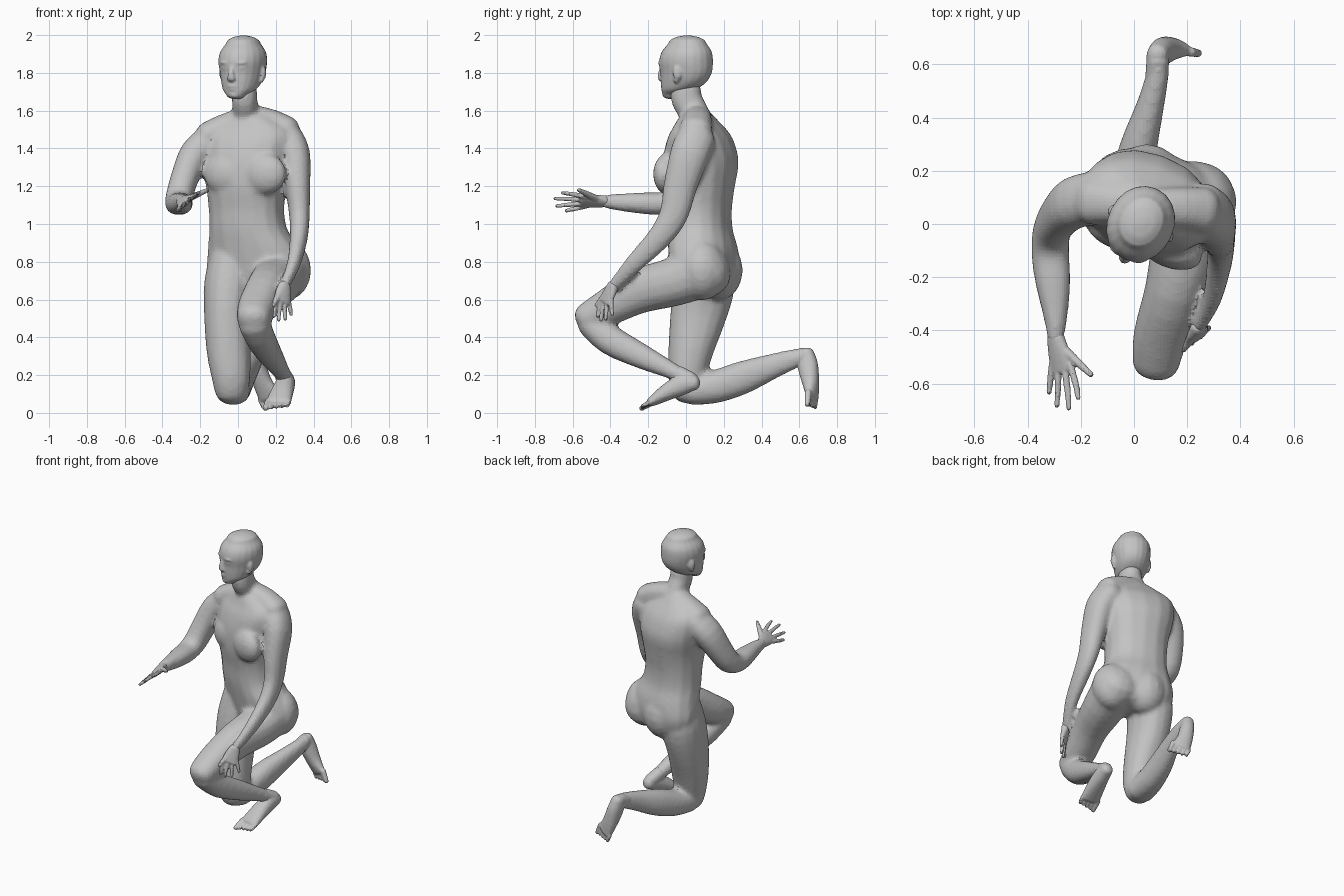
import bpy
import bmesh
from math import cos, sin, pi, radians, copysign
from mathutils import Vector, Matrix

default_cube = bpy.data.objects.get("Cube")
if default_cube:
    bpy.data.objects.remove(default_cube, do_unlink=True)

clay = bpy.data.materials.new("clay_grey")
clay.use_nodes = True
clay_colour = (0.55, 0.55, 0.55, 1)
clay.diffuse_color = clay_colour
clay.node_tree.nodes["Principled BSDF"].inputs["Base Color"].default_value = clay_colour


def curve_through(sections, steps=3):
    """Catmull-Rom interpolation of the loft sections."""
    points = [Vector(s) for s in sections]
    padded = [points[0], *points, points[-1]]
    result = []
    for p, q, r, s in zip(padded, padded[1:], padded[2:], padded[3:]):
        for k in range(steps):
            t = k / steps
            result.append(q + ((r - p) * t + (p * 2 - q * 5 + r * 4 - s) * t * t
                               + (q * 3 - p - r * 3 + s) * t ** 3) / 2)
    return result + [points[-1]]


def tube(bm, sections, side=(1, 0, 0), count=16, squareness=0.9, axis=None, cap=0.75):
    """Loft rounded rings through (x, y, z, half_width, half_depth) sections."""
    path = curve_through(sections)
    centres = [Vector(s[:3]) for s in path]
    radii = [tuple(s[3:]) for s in path]
    directions = []
    for i in range(len(path)):
        step = centres[min(i + 1, len(path) - 1)] - centres[max(i - 1, 0)]
        directions.append(Vector(axis) if axis else step.normalized())
    # rounded ends
    for sign, end in ((-1, 0), (1, -1)):
        centre, (a, b), along = centres[end], radii[end], directions[end]
        for angle in (30, 55, 80):
            out, scale = sin(radians(angle)), cos(radians(angle))
            where = 0 if sign < 0 else len(centres)
            centres.insert(where, centre + along * sign * out * cap * min(a, b))
            radii.insert(where, (a * scale, b * scale))
            directions.insert(where, along)
    rings = []
    for centre, (a, b), along in zip(centres, radii, directions):
        u = Vector(side)
        u = (u - along * u.dot(along)).normalized()
        v = along.cross(u)
        ring = []
        for k in range(count):
            c, s = cos(2 * pi * k / count), sin(2 * pi * k / count)
            c = copysign(abs(c) ** squareness, c)
            s = copysign(abs(s) ** squareness, s)
            ring.append(bm.verts.new(centre + u * a * c + v * b * s))
        rings.append(ring)
    for low, high in zip(rings, rings[1:]):
        for k in range(count):
            n = (k + 1) % count
            bm.faces.new((low[k], low[n], high[n], high[k]))
    bm.faces.new(rings[0][::-1])
    bm.faces.new(rings[-1])


def ball(bm, centre, radii, yaw=0):
    matrix = (Matrix.Translation(centre) @ Matrix.Rotation(radians(yaw), 4, "Z")
              @ Matrix.Diagonal((*radii, 1)))
    bmesh.ops.create_uvsphere(bm, u_segments=16, v_segments=10, radius=1, matrix=matrix)


def finish(bm, name, voxel, smoothing):
    """Fuse overlapping pieces into one faceted skin."""
    bmesh.ops.recalc_face_normals(bm, faces=bm.faces)
    mesh = bpy.data.meshes.new(name)
    bm.to_mesh(mesh)
    bm.free()
    mesh.materials.append(clay)
    obj = bpy.data.objects.new(name, mesh)
    bpy.context.collection.objects.link(obj)
    remesh = obj.modifiers.new("fuse", "REMESH")
    remesh.mode = "VOXEL"
    remesh.voxel_size = voxel
    smooth = obj.modifiers.new("soften", "SMOOTH")
    smooth.factor = 0.5
    smooth.iterations = smoothing


# Torso, neck and shoulders, turned towards the reaching arm
body = bmesh.new()
up = (0, 0, 1)
tube(body, [(.1, .1, .68, .255, .145), (.1, .1, .77, .275, .165),
            (.085, .09, .87, .25, .17), (.055, .075, .97, .21, .163),
            (.045, .07, 1.08, .202, .165), (.045, .068, 1.2, .215, .183),
            (.045, .078, 1.33, .24, .19), (.05, .075, 1.44, .255, .16),
            (.05, .07, 1.5, .235, .125), (.045, .06, 1.55, .16, .095)],
     side=(1, -0.36, 0), squareness=0.88, axis=up, cap=0.4)
tube(body, [(.045, .07, 1.5, .1, .09), (.04, .04, 1.59, .071, .08),
            (.035, .003, 1.66, .068, .083), (.035, 0, 1.72, .066, .08)])
tube(body, [(.06, .06, 1.565, .075, .07), (.17, .06, 1.535, .08, .075),
            (.26, .05, 1.49, .09, .08)], side=(0, 1, 0))
tube(body, [(.02, .07, 1.55, .075, .065), (-.08, .08, 1.51, .08, .07),
            (-.16, .085, 1.465, .09, .075)], side=(0, 1, 0))
for x, y in ((-.062, -.025), (.138, -.097)):
    ball(body, (x, y, 1.265), (.125, .07, .112), -20)
for x, y in ((.055, .175), (.255, .09)):
    ball(body, (x, y, .755), (.135, .125, .16), -22)

# Raised left leg
tube(body, [(.235, .12, .77, .145, .15), (.2, -.06, .695, .135, .13),
            (.15, -.25, .645, .11, .12), (.1, -.42, .555, .103, .098),
            (.082, -.525, .502, .09, .08)])
tube(body, [(.085, -.505, .475, .085, .075), (.125, -.4, .385, .077, .08),
            (.175, -.24, .302, .063, .067), (.225, -.08, .225, .047, .046),
            (.25, 0, .18, .044, .04)])

# Kneeling right leg
tube(body, [(-.03, .11, .82, .12, .14), (-.05, .1, .68, .13, .16),
            (-.06, .065, .52, .12, .15), (-.05, .025, .33, .117, .12),
            (-.037, .005, .19, .103, .1), (-.035, .01, .115, .09, .085)])
tube(body, [(-.03, .03, .12, .093, .08), (-.01, .16, .14, .083, .088),
            (.02, .3, .187, .07, .088), (.06, .44, .24, .053, .07),
            (.088, .56, .282, .043, .054), (.092, .62, .3, .038, .045)])

# Left arm hanging forward
tube(body, [(.25, .055, 1.45, .095, .105), (.3, .02, 1.37, .083, .105),
            (.315, -.03, 1.2, .068, .09), (.325, -.065, 1.05, .055, .077),
            (.322, -.14, .93, .048, .065), (.295, -.275, .79, .036, .05),
            (.245, -.385, .67, .026, .032)])

# Right arm reaching out
tube(body, [(-.14, .1, 1.44, .09, .1), (-.225, .08, 1.37, .085, .1),
            (-.28, .03, 1.25, .075, .088), (-.31, -.03, 1.15, .072, .077),
            (-.315, -.11, 1.11, .072, .062), (-.305, -.22, 1.11, .067, .058),
            (-.295, -.35, 1.115, .046, .046), (-.295, -.43, 1.12, .031, .036)])
finish(body, "body", 0.013, 10)


# Head, shaped facing forward and then turned
head = bmesh.new()
tube(head, [(0, -.085, 1.685, .053, .047), (0, -.045, 1.71, .085, .09),
            (0, -.015, 1.75, .103, .124), (0, 0, 1.8, .115, .14),
            (0, 0, 1.86, .125, .146), (0, .004, 1.91, .118, .136),
            (0, .008, 1.95, .092, .108)],
     count=20, squareness=0.97, axis=up, cap=0.53)
tube(head, [(0, -.13, 1.84, .014, .014), (0, -.146, 1.79, .017, .017),
            (0, -.144, 1.768, .024, .016)])
ball(head, (0, -.127, 1.73), (.032, .017, .01))
ball(head, (0, -.123, 1.713), (.028, .017, .01))
ball(head, (0, -.105, 1.685), (.035, .03, .022))
for s in (-1, 1):
    ball(head, (s * .045, -.122, 1.853), (.036, .02, .011), s * 20)
    ball(head, (s * .045, -.119, 1.826), (.02, .016, .011), s * 20)
    ball(head, (s * .118, .005, 1.8), (.015, .025, .04), s * 20)
    ball(head, (s * .113, -.005, 1.765), (.012, .014, .022))
bmesh.ops.transform(head, verts=head.verts, matrix=Matrix.Translation((.025, 0, 0))
                    @ Matrix.Rotation(radians(-25), 4, "Z"))
finish(head, "head", 0.008, 4)


def hand(name, wrist, index_base, little_base, tips, thumb_tip):
    """Palm, four fingers listed from index to little, and a thumb."""
    bm = bmesh.new()
    wrist, first, fourth = Vector(wrist), Vector(index_base), Vector(little_base)
    across = first - fourth
    knuckles = (first + fourth) / 2
    tube(bm, [(*wrist, .034, .028), (*wrist.lerp(knuckles, .5), .047, .023),
              (*knuckles, .052, .016)], side=across)
    for i, tip in enumerate(tips):
        base, tip = first.lerp(fourth, i / 3), Vector(tip)
        start = base.lerp(wrist, 0.2)
        tube(bm, [(*start, .014, .014), (*base.lerp(tip, .5), .0125, .0125),
                  (*tip, .01, .01)], side=across, count=8)
    root, tip = wrist.lerp(first, 0.3), Vector(thumb_tip)
    tube(bm, [(*root, .02, .02), (*root.lerp(tip, .55), .016, .016),
              (*tip, .011, .011)], side=across, count=8)
    finish(bm, name, 0.006, 2)


hand("right_hand", (-.295, -.425, 1.12), (-.228, -.55, 1.15), (-.31, -.55, 1.09),
     [(-.21, -.655, 1.165), (-.245, -.695, 1.135), (-.29, -.685, 1.095),
      (-.32, -.635, 1.07)], (-.16, -.568, 1.18))
hand("left_hand", (.245, -.385, .675), (.197, -.455, .59), (.268, -.4, .59),
     [(.19, -.465, .51), (.215, -.45, .49), (.25, -.425, .495),
      (.282, -.39, .52)], (.185, -.475, .57))


def foot(name, shin, ankle, sections, across, toe_tip):
    """Ankle, heel-to-pad loft, and five toes starting at the big toe."""
    bm = bmesh.new()
    tube(bm, sections, side=across)
    tube(bm, [(*shin, .043, .045), (*ankle, .043, .046)])
    across = Vector(across).normalized()
    pad, tip = Vector(sections[-1][:3]), Vector(toe_tip)
    for i in range(5):
        offset = across * (i - 2) * 0.028
        size = 0.019 if i == 0 else 0.014
        end = pad.lerp(tip, 1 - 0.09 * i) + offset
        tube(bm, [(*(pad + offset), size, size), (*end, size * .8, size * .8)],
             side=across, count=8)
    finish(bm, name, 0.007, 4)


foot("left_foot", (.235, -.04, .205), (.258, .025, .17),
     [(.264, .045, .16, .04, .04), (.252, -.02, .15, .05, .055),
      (.234, -.1, .11, .06, .045), (.215, -.18, .06, .068, .026)],
     (1, -0.15, 0), (.2, -.245, .024))
foot("right_foot", (.085, .55, .28), (.09, .62, .3),
     [(.087, .635, .315, .04, .044), (.1, .645, .25, .046, .055),
      (.13, .66, .16, .052, .044), (.165, .667, .09, .062, .028)],
     (-0.85, 0.35, -0.35), (.195, .662, .024))
